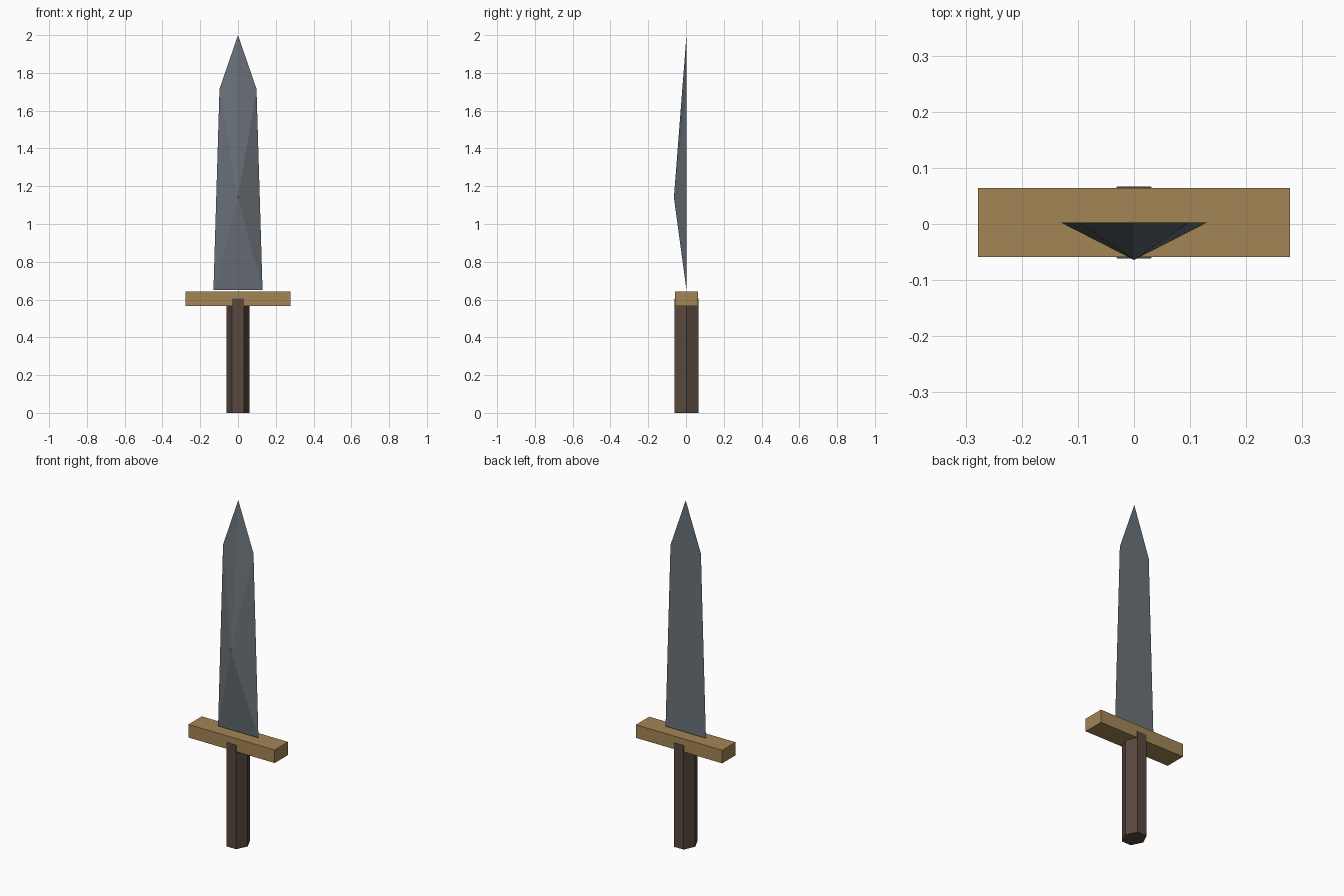
import bpy
import bmesh
from math import cos, sin, pi

cube = bpy.data.objects.get("Cube")
if cube:
    bpy.data.objects.remove(cube, do_unlink=True)


def material(name, rgb):
    mat = bpy.data.materials.new(name)
    mat.use_nodes = True
    colour = (*rgb, 1.0)
    mat.diffuse_color = colour
    bsdf = mat.node_tree.nodes["Principled BSDF"]
    bsdf.inputs["Base Color"].default_value = colour
    bsdf.inputs["Roughness"].default_value = 0.8
    return mat


def build(name, verts, faces, mat):
    mesh = bpy.data.meshes.new(name)
    mesh.from_pydata(verts, [], faces)
    bm = bmesh.new()
    bm.from_mesh(mesh)
    bmesh.ops.recalc_face_normals(bm, faces=bm.faces)
    bm.to_mesh(mesh)
    bm.free()
    mesh.materials.append(mat)
    obj = bpy.data.objects.new(name, mesh)
    bpy.context.collection.objects.link(obj)
    return obj


def prism(name, outline, z0, z1, mat):
    """Extrude an xy outline from z0 up to z1."""
    n = len(outline)
    verts = [(x, y, z) for z in (z0, z1) for x, y in outline]
    faces = [(i, (i + 1) % n, (i + 1) % n + n, i + n) for i in range(n)]
    faces += [tuple(range(n)), tuple(range(n, 2 * n))]
    return build(name, verts, faces, mat)


steel = material("grey steel", (0.145, 0.17, 0.19))
brass = material("tan brass", (0.36, 0.235, 0.09))
wood = material("dark brown wood", (0.098, 0.066, 0.049))

MID_Y = 0.0025

# Blade: flat back, front faces fanning out from one raised ridge point
rim = [(-0.13, 0.65), (0.13, 0.65), (0.098, 1.715), (0, 2.0), (-0.098, 1.715)]
count = len(rim)
verts = [(x, MID_Y, z) for x, z in rim] + [(0, -0.064, 1.14)]
faces = [(i, (i + 1) % count, count) for i in range(count)]
faces.append(tuple(range(count)))
build("blade", verts, faces, steel)

# Crossguard: plain rectangular bar
bar = [(sx * 0.278, MID_Y + sy * 0.0615)
       for sx, sy in ((-1, -1), (1, -1), (1, 1), (-1, 1))]
prism("crossguard", bar, 0.567, 0.643, brass)

# Grip: six-sided, its front and back flats standing just proud of the guard
hexagon = [(0.061 * cos(i * pi / 3), MID_Y + 0.064 * sin(i * pi / 3) / sin(pi / 3))
           for i in range(6)]
prism("grip", hexagon, 0.0, 0.605, wood)
